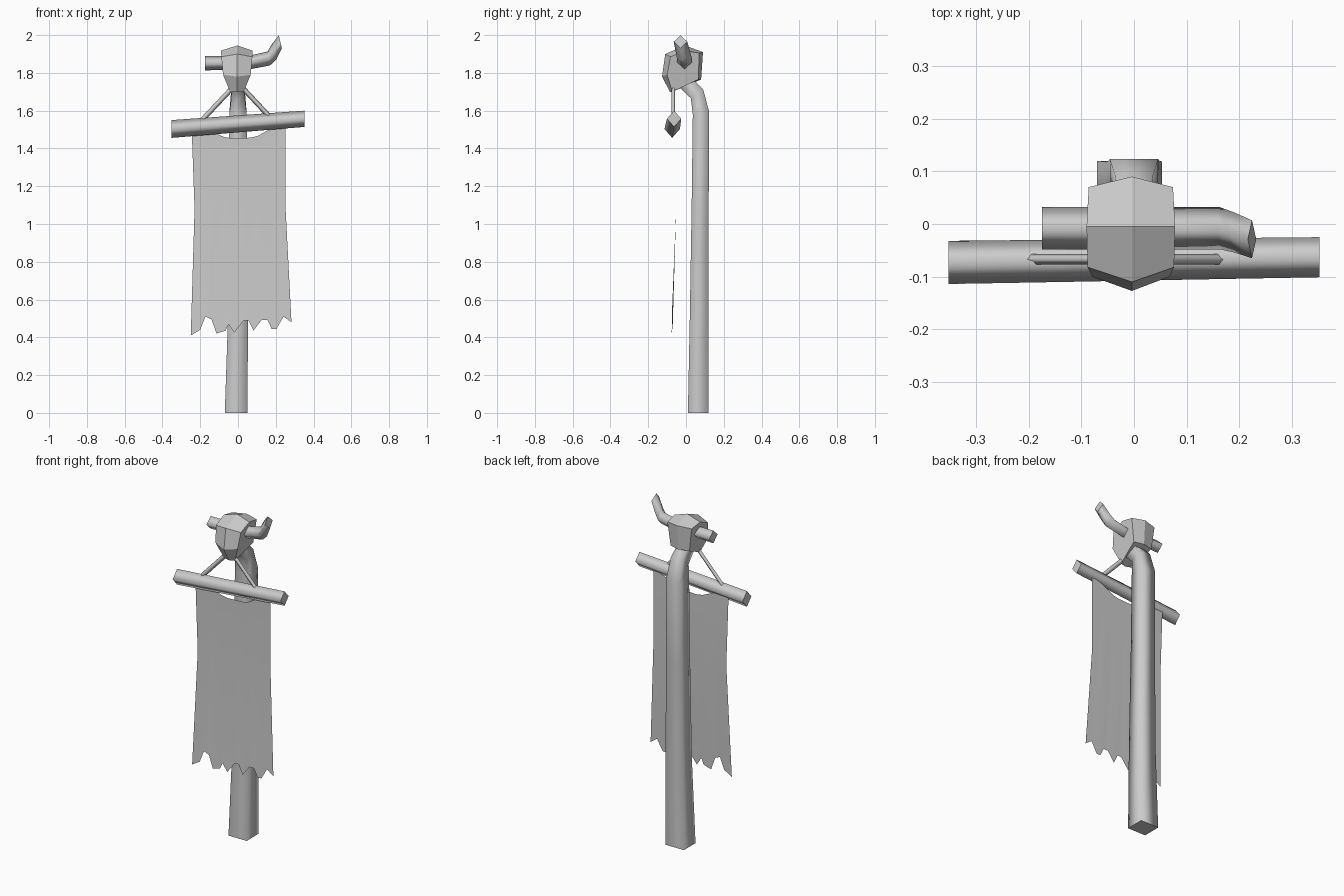
import bpy
from mathutils import Vector

cube = bpy.data.objects.get("Cube")
if cube:
    bpy.data.objects.remove(cube)

mat = bpy.data.materials.new("plain_grey")
mat.use_nodes = True
GREY = (0.6, 0.6, 0.6, 1)
mat.diffuse_color = GREY
mat.node_tree.nodes["Principled BSDF"].inputs["Base Color"].default_value = GREY


def add_mesh(name, verts, faces, flat=()):
    mesh = bpy.data.meshes.new(name)
    mesh.from_pydata(verts, [], faces)
    mesh.materials.append(mat)
    for i, poly in enumerate(mesh.polygons):
        poly.use_smooth = i not in flat
    mesh.update()
    obj = bpy.data.objects.new(name, mesh)
    bpy.context.scene.collection.objects.link(obj)
    return obj


def loft(name, rings):
    """Skin equal rings of points; sides smooth, end caps flat."""
    n = len(rings[0])
    verts = [p for ring in rings for p in ring]
    faces = [[0 + i for i in reversed(range(n))],
             [len(verts) - n + i for i in range(n)]]
    for r in range(len(rings) - 1):
        for i in range(n):
            j = (i + 1) % n
            a, b = r * n, (r + 1) * n
            faces.append([a + i, a + j, b + j, b + i])
    return add_mesh(name, verts, faces, flat=(0, 1))


def square(cx, hx, front, back):
    """Ring across x between a front and a back (y, z) pair."""
    return [(cx - hx, *front), (cx + hx, *front), (cx + hx, *back), (cx - hx, *back)]


def diamond(x, y, z, ry, rz, lean=0):
    """Ring facing +x; lean shifts the bottom outward and the top inward."""
    return [(x, y - ry, z), (x + lean, y, z - rz),
            (x, y + ry, z), (x - lean, y, z + rz)]


# Bent square pole
loft("pole", [
    square(-0.01, 0.06, (0.01, 0), (0.12, 0)),
    square(0.0, 0.053, (0.02, 0.5), (0.118, 0.5)),
    square(0.0, 0.048, (0.03, 1.1), (0.12, 1.1)),
    square(0.0, 0.046, (0.036, 1.58), (0.123, 1.59)),
    square(0.0, 0.036, (0.026, 1.665), (0.092, 1.71)),
    square(0.0, 0.03, (-0.035, 1.725), (0.03, 1.775)),
])

# Tilted crossbar
loft("crossbar", [diamond(-0.352, -0.073, 1.503, 0.041, 0.047),
                  diamond(0.352, -0.063, 1.557, 0.038, 0.043)])

# Ropes from skull to crossbar
for name, x, z in (("right_rope", -0.195, 1.545), ("left_rope", 0.17, 1.565)):
    a, b = Vector((x, -0.067, z)), Vector((0.03 if x > 0 else -0.035, -0.067, 1.715))
    d = (b - a).normalized()
    u, v = Vector((0, 0.01, 0)), d.cross(Vector((0, 1, 0))) * 0.013
    loft(name, [[p - u, p - v, p + u, p + v] for p in (a, b)])

# Skull: ridge profile down the middle, smaller profiles on each side
ridge = [(-0.11, 1.9), (-0.127, 1.78), (-0.085, 1.7),
         (0.08, 1.765), (0.09, 1.91), (-0.005, 1.945)]
side = [(0.082, -0.082, 1.885), (0.073, -0.1, 1.79), (0.036, -0.072, 1.7),
        (0.062, 0.065, 1.765), (0.08, 0.07, 1.905), (0.084, -0.005, 1.918)]
skull = loft("skull", [[(-x - 0.006, y, z) for x, y, z in side],
                       [(-0.004, y, z) for y, z in ridge],
                       [(x - 0.006, y, z) for x, y, z in side]])
for poly in skull.data.polygons:
    poly.use_smooth = False

# Broken horn stub and whole upturned horn
loft("right_horn_stub", [diamond(-0.175, -0.008, 1.851, 0.04, 0.038),
                         diamond(-0.05, -0.008, 1.853, 0.04, 0.036)])
loft("left_horn", [diamond(0.05, -0.008, 1.853, 0.04, 0.036),
                   diamond(0.163, -0.008, 1.876, 0.04, 0.037, 0.006),
                   diamond(0.19, -0.016, 1.91, 0.038, 0.04, 0.012),
                   diamond(0.224, -0.029, 1.965, 0.036, 0.034, 0.008)])

# Ragged cloth, from (x, z) edges: sagging top, middle row, torn hem
hem = [(-.25, .41), (-.2, .44), (-.172, .51), (-.14, .495), (-.114, .42),
       (-.066, .435), (-.05, .47), (-.02, .425), (.03, .49), (.055, .49),
       (.082, .435), (.125, .493), (.156, .493), (.178, .445), (.204, .445),
       (.241, .51), (.283, .48)]
top = [(-.245, 1.5), (-.13, 1.49), (-.1, 1.465), (-.03, 1.453), (.09, 1.458),
       (.165, 1.5), (.252, 1.53)]


def top_height(x):
    for (x0, z0), (x1, z1) in zip(top, top[1:]):
        if x <= x1:
            return z0 + (z1 - z0) * (x - x0) / (x1 - x0)
    return top[-1][1]


verts, count = [], len(hem)
for x, z in hem:
    t = (x + 0.25) / 0.533
    xt, xm = -0.245 + 0.497 * t, -0.23 + 0.482 * t
    verts += [(xt, -0.052, top_height(xt)), (xm, -0.052, 1.08),
              (x, -0.073 + 0.006 * (t - 0.5), z)]
faces = [[3 * i + r, 3 * i + r + 1, 3 * i + r + 4, 3 * i + r + 3]
         for i in range(count - 1) for r in range(2)]
add_mesh("cloth", verts, faces)
